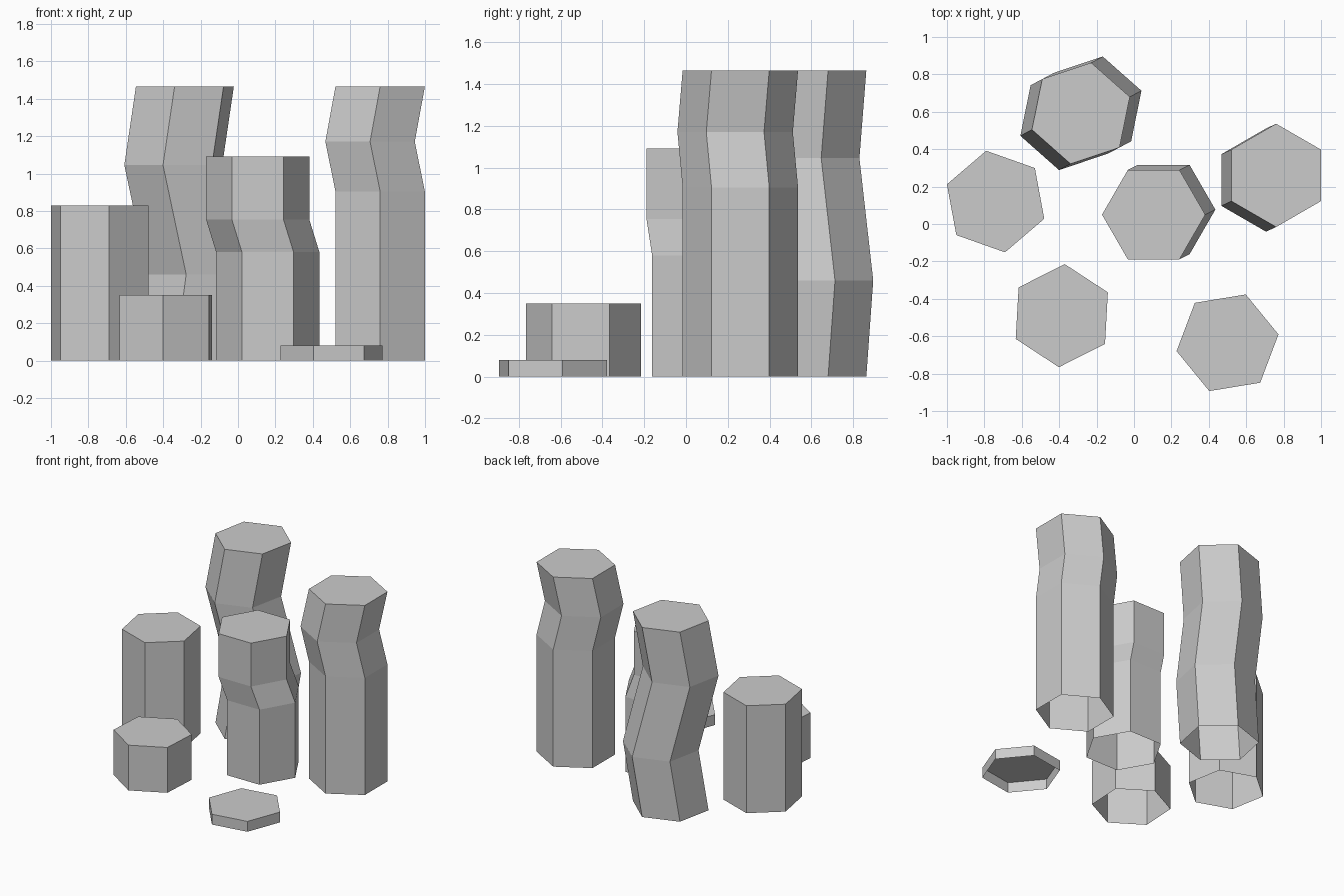
import bpy, bmesh
from math import cos, sin, radians, pi

if "Cube" in bpy.data.objects:
    bpy.data.objects.remove(bpy.data.objects["Cube"])

R = 0.276  # shared hexagon radius


def column(name, centre, angle, path):
    """Hexagonal column, open underneath; path holds (dx, dy, z) ring offsets."""
    bm = bmesh.new()
    rings = []
    for dx, dy, z in path:
        rings.append([bm.verts.new((centre[0] + dx + R * cos(radians(angle) + i * pi / 3),
                                    centre[1] + dy + R * sin(radians(angle) + i * pi / 3), z))
                      for i in range(6)])
    for low, high in zip(rings, rings[1:]):
        for i in range(6):
            j = (i + 1) % 6
            bm.faces.new((low[i], low[j], high[j], high[i]))
    bm.faces.new(rings[-1])
    mesh = bpy.data.meshes.new(name)
    bm.to_mesh(mesh)
    bm.free()
    bpy.context.collection.objects.link(bpy.data.objects.new(name, mesh))


def straight(h):
    return [(0, 0, 0), (0, 0, h)]


# Straight low columns
column("left_column", (-0.74, 0.12), -19.5, straight(0.83))
column("short_column", (-0.386, -0.49), 26.8, straight(0.35))
column("stepping_stone", (0.50, -0.635), 9.3, straight(0.08))

# Tall kinked columns
column("middle_column", (0.105, 0.05), 0,
       [(0.054, 0.027, 0), (0.054, 0.027, 0.58), (0, 0, 0.755), (0, 0, 1.09)])
column("right_column", (0.76, 0.26), 30,
       [(0, 0, 0), (0, 0, 0.905), (-0.054, -0.025, 1.17), (0, 0, 1.465)])
column("back_column", (-0.284, 0.592), 18.5,
       [(0, 0, 0), (0.062, 0.033, 0.46), (-0.062, -0.033, 1.045), (0, 0, 1.465)])
